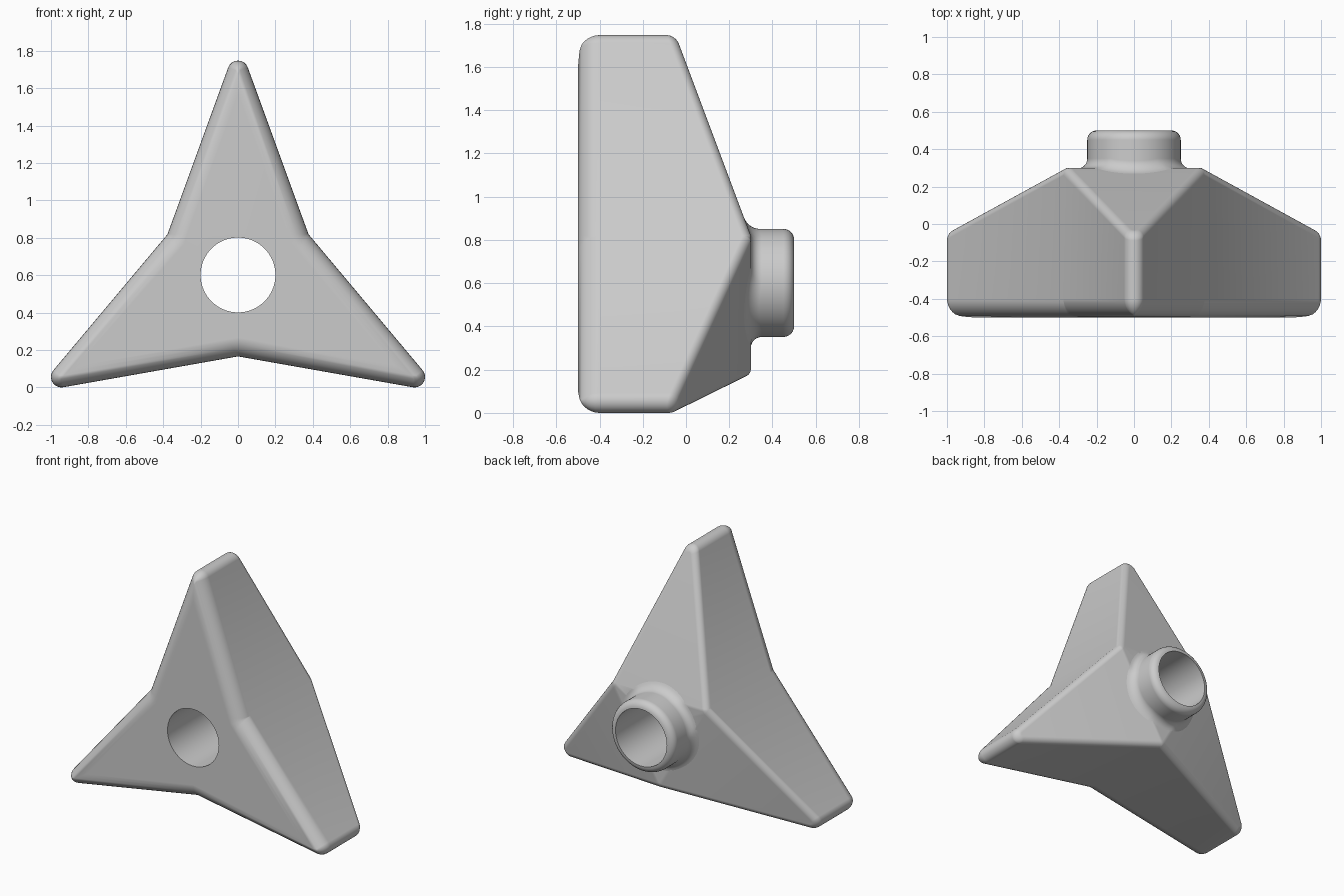
import bpy, bmesh
from math import sin, cos, pi, radians, sqrt

if "Cube" in bpy.data.objects:
    bpy.data.objects.remove(bpy.data.objects["Cube"])

CZ = 0.601                      # height of the star centre
D, R = 1.09, 0.056              # tip arc: distance from centre, radius
A = radians(20)                 # half angle of an arm
P = D * sin(A) + R              # wall distance from centre
E = 0.5 * P / cos(radians(30) - A)   # where the back starts to slope
FRONT, BACK, SLOPE = -0.5, 0.3, 0.375
N = 12                          # segments round each tip
ARMS = [radians(t) for t in (90, 210, 330)]


def back_y(u):
    return BACK - SLOPE * max(0.0, u - E)


def outline(d):
    """Star outline inset by d, as (x, z, distance along arm)."""
    pts = []
    v = (P - d - E * sin(A)) / cos(A)
    uc, r = D - max(0, d - R) / sin(A), max(0, R - d)
    s = (P - d) / cos(radians(30) - A)
    for arm in ARMS:
        loc = [(E, -v)]
        for i in range(N + 1):
            t = (pi / 2 - A) * (2 * i / N - 1)
            loc.append((uc + r * cos(t), r * sin(t)))
        loc += [(E, v), (s / 2, s * sqrt(3) / 2)]
        pts += [(u * cos(arm) - w * sin(arm), CZ + u * sin(arm) + w * cos(arm), u)
                for u, w in loc]
    return pts


def finish(bm, name):
    bmesh.ops.remove_doubles(bm, verts=bm.verts, dist=1e-5)
    bmesh.ops.recalc_face_normals(bm, faces=bm.faces)
    me = bpy.data.meshes.new(name)
    bm.to_mesh(me)
    bm.free()
    ob = bpy.data.objects.new(name, me)
    bpy.context.collection.objects.link(ob)
    return ob


def bridge(bm, a, b):
    n = len(a)
    for i in range(n):
        j = (i + 1) % n
        bm.faces.new((a[i], a[j], b[j], b[i]))


def smooth(ob):
    bpy.ops.object.select_all(action='DESELECT')
    bpy.context.view_layer.objects.active = ob
    ob.select_set(True)
    bpy.ops.object.shade_smooth_by_angle(angle=radians(30))
    ob.modifiers.new("even_shading", 'WEIGHTED_NORMAL').keep_sharp = True


# Star body: stacked outlines with rounded front and back edges
bm = bmesh.new()
rings = []
rf, rb = 0.1, 0.04
for i in range(8, -1, -1):
    t = pi / 2 * i / 8
    rings.append([bm.verts.new((x, FRONT + rf * (1 - sin(t)), z))
                  for x, z, u in outline(rf * (1 - cos(t)))])
for i in range(7):
    t = pi / 2 * i / 6
    rings.append([bm.verts.new((x, back_y(u) - rb * (1 - sin(t)), z))
                  for x, z, u in outline(rb * (1 - cos(t)))])
for a, b in zip(rings, rings[1:]):
    bridge(bm, a, b)
bm.faces.new(rings[0])
last, M = rings[-1], N + 4
for k in range(3):
    bm.faces.new(last[k * M:k * M + N + 3])
bm.faces.new([last[k * M + j] for k in range(3) for j in (0, N + 2, N + 3)])
body = finish(bm, "star_body")

# Round hole straight through the body
bpy.ops.mesh.primitive_cylinder_add(vertices=72, radius=0.2, depth=2,
                                    location=(0, 0, CZ), rotation=(pi / 2, 0, 0))
cutter = bpy.context.object
cutter.name = "hole_cutter"
cutter.hide_render = True
mod = body.modifiers.new("hole", 'BOOLEAN')
mod.operation, mod.solver, mod.object = 'DIFFERENCE', 'EXACT', cutter
bpy.context.view_layer.objects.active = body
bpy.ops.object.modifier_apply(modifier="hole")
bpy.data.objects.remove(cutter)
smooth(body)

# Back collar: rounded rim, with a base fillet that follows the sloped back
bm = bmesh.new()
f = 0.05
profile = [(0.2, BACK, False), (0.2, 0.5, False)]
profile += [(0.2 + f * sin(pi / 12 * i), 0.5 - f * (1 - cos(pi / 12 * i)), False)
            for i in range(1, 7)]
profile += [(0.25 + f * (1 - cos(pi / 12 * i)), f * (1 - sin(pi / 12 * i)), True)
            for i in range(7)]
profile.append((0.3, -0.02, True))
rings = []
for r, y, follow in profile:
    ring = []
    for i in range(72):
        t = 2 * pi * i / 72
        base = back_y(max(r * cos(t - arm) for arm in ARMS)) if follow else 0
        ring.append(bm.verts.new((r * cos(t), y + base, CZ + r * sin(t))))
    rings.append(ring)
for a, b in zip(rings, rings[1:] + rings[:1]):
    bridge(bm, a, b)
smooth(finish(bm, "back_collar"))
